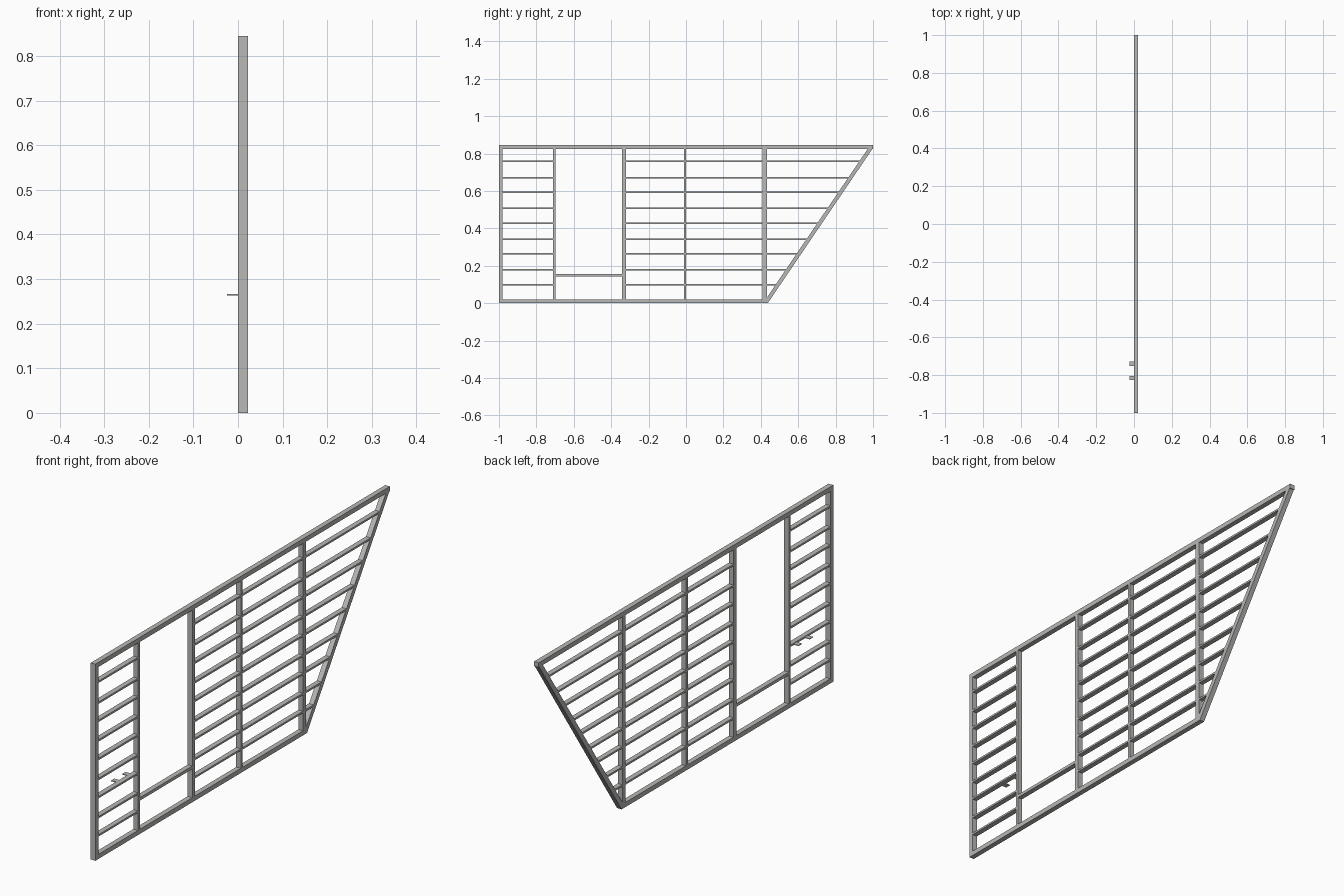
import bpy, bmesh

cube = bpy.data.objects.get("Cube")
if cube:
    bpy.data.objects.remove(cube, do_unlink=True)

DEPTH = 0.022      # frame thickness along x
HEIGHT = 0.845
RAIL = 0.02
SLAT = 0.008

metal = bpy.data.materials.new("light grey metal")
metal.use_nodes = True
grey = (0.48, 0.48, 0.47, 1)
metal.diffuse_color = grey
metal.node_tree.nodes["Principled BSDF"].inputs["Base Color"].default_value = grey


def prism(name, outline, x0=0.0, x1=DEPTH):
    """Extrude a (y, z) outline from x0 to x1."""
    bm = bmesh.new()
    face = bm.faces.new([bm.verts.new((x0, y, z)) for y, z in outline])
    grown = bmesh.ops.extrude_face_region(bm, geom=[face])["geom"]
    moved = [v for v in grown if isinstance(v, bmesh.types.BMVert)]
    bmesh.ops.translate(bm, verts=moved, vec=(x1 - x0, 0, 0))
    bmesh.ops.recalc_face_normals(bm, faces=bm.faces)
    mesh = bpy.data.meshes.new(name)
    bm.to_mesh(mesh)
    bm.free()
    mesh.materials.append(metal)
    obj = bpy.data.objects.new(name, mesh)
    bpy.context.collection.objects.link(obj)


def bar(name, y0, y1, z0, z1, x0=0.0, x1=DEPTH):
    prism(name, [(y0, z0), (y1, z0), (y1, z1), (y0, z1)], x0, x1)


def slant(z):
    """Outer edge of the sloping end at height z."""
    return 0.437 + 0.563 * z / 0.83


# Outer rails and sloping end
top = HEIGHT - RAIL
bar("top_rail", -1, 1, top, HEIGHT)
bar("bottom_rail", -1, 0.43, 0, RAIL)
prism("sloping_end", [(slant(0) - 0.025, 0), (slant(0), 0),
                      (slant(top), top), (slant(top) - 0.025, top)])

# Upright posts
posts = {"front_post": (-1, -0.98), "door_front_post": (-0.711, -0.698),
         "door_rear_post": (-0.342, -0.322), "middle_post": (-0.012, 0.0),
         "rear_post": (0.41, 0.432)}
for name, (y0, y1) in posts.items():
    bar(name, y0, y1, RAIL, top)

# Door sill
bar("door_sill", -0.698, -0.342, 0.143, 0.156)

# Horizontal slats in each bay, the last bay cut by the slope
bays = [(-0.98, -0.711), (-0.322, -0.012), (0.0, 0.41), (0.432, None)]
levels = [0.1, 0.178, 0.264, 0.342, 0.428, 0.508, 0.592, 0.67, 0.76]
for b, (y0, y1) in enumerate(bays):
    for i, z in enumerate(levels):
        lo, hi = z - SLAT / 2, z + SLAT / 2
        name = f"slat_bay{b + 1}_{i + 1}"
        if y1 is None:
            prism(name, [(y0, lo), (slant(lo) - 0.02, lo),
                         (slant(hi) - 0.02, hi), (y0, hi)])
        else:
            bar(name, y0, y1, lo, hi)

# Two small thin tabs behind one slat
for i, y in enumerate((-0.815, -0.74)):
    bar(f"tab_{i + 1}", y - 0.011, y + 0.011, 0.263, 0.266, -0.025, 0.0)
